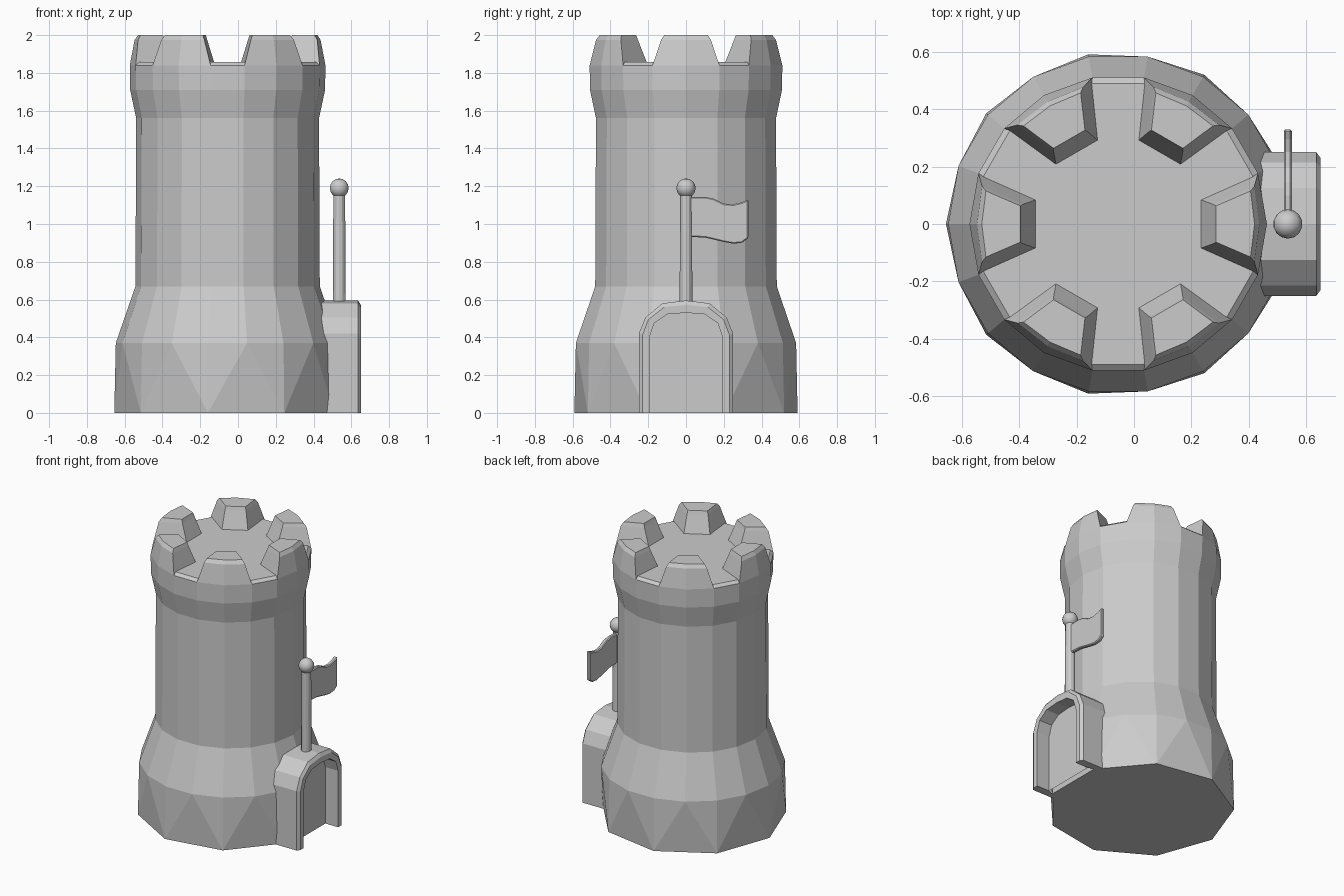
import bpy, bmesh
from math import cos, sin, radians

if "Cube" in bpy.data.objects:
    bpy.data.objects.remove(bpy.data.objects["Cube"])

CX = -0.055          # tower axis; the porch sticks out on +x

stone = bpy.data.materials.new("light_grey")
stone.diffuse_color = (0.6, 0.6, 0.6, 1)
stone.use_nodes = True
stone.node_tree.nodes["Principled BSDF"].inputs["Base Color"].default_value = stone.diffuse_color


def finish(name, bm):
    bmesh.ops.recalc_face_normals(bm, faces=bm.faces[:])
    me = bpy.data.meshes.new(name)
    bm.to_mesh(me)
    bm.free()
    me.materials.append(stone)
    ob = bpy.data.objects.new(name, me)
    bpy.context.collection.objects.link(ob)
    return ob


def polar(r, deg, z):
    return (CX + r * cos(radians(deg)), r * sin(radians(deg)), z)


def bridge(bm, a, b, closed=True):
    n = len(a)
    for i in range(n if closed else n - 1):
        j = (i + 1) % n
        bm.faces.new((a[i], a[j], b[j], b[i]))


# Tower: nine-sided foot opening into eighteen-sided rings
bm = bmesh.new()
profile = [(0.592, 0.37), (0.488, 0.67), (0.484, 1.56), (0.516, 1.71),
           (0.518, 1.84), (0.497, 1.858)]
rings = [[bm.verts.new(polar(r, 180 + 20 * i, z)) for i in range(18)]
         for r, z in profile]
for lower, upper in zip(rings, rings[1:]):
    bridge(bm, lower, upper)
bm.faces.new(rings[-1])
foot = [bm.verts.new(polar(0.6, 180 + 40 * i, 0)) for i in range(9)]
t = rings[0]
for i in range(9):
    k = 2 * i
    bm.faces.new((foot[i], t[k], t[k - 1]))
    bm.faces.new((foot[i], t[k + 1], t[k]))
    bm.faces.new((foot[i], foot[(i + 1) % 9], t[k + 1]))
bm.faces.new(foot[::-1])
finish("tower", bm)

# Battlement blocks: (z, outer radius, outer half angle, inner radius, inner half angle)
levels = [(1.84, 0.518, 20, 0.295, 17),
          (1.975, 0.492, 15.5, 0.34, 11.5),
          (2.0, 0.475, 14, 0.347, 10.5)]
for n in range(6):
    bm = bmesh.new()
    c = 60 * n
    rows = []
    for z, ro, ao, ri, ai in levels:
        pts = [(ro, -ao), (ro, 0), (ro, ao), (ri, ai), (ri, -ai)]
        rows.append([bm.verts.new(polar(r, c + a, z)) for r, a in pts])
    for lower, upper in zip(rows, rows[1:]):
        bridge(bm, lower, upper)
    bm.faces.new(rows[-1])
    bm.faces.new(rows[0][::-1])
    finish(f"battlement_{n + 1}", bm)

# Porch: arched surround with a chamfered front and a recessed door
def arch(half):
    return [(-y, z) for y, z in half] + [(y, z) for y, z in half[-2::-1]]


outer = arch([(0.25, 0), (0.25, 0.42), (0.215, 0.505), (0.125, 0.58), (0, 0.595)])
inner = arch([(0.193, 0), (0.193, 0.40), (0.168, 0.475), (0.10, 0.522), (0, 0.53)])
ridge = [(a[0] * 0.65 + b[0] * 0.35, a[1] * 0.65 + b[1] * 0.35)
         for a, b in zip(outer, inner)]
bm = bmesh.new()
strips = [[bm.verts.new((x, y, z)) for y, z in path] for x, path in
          ((0.40, outer), (0.635, outer), (0.65, ridge), (0.65, inner), (0.55, inner))]
for a, b in zip(strips, strips[1:]):
    bridge(bm, a, b, closed=False)
for end in (0, -1):
    bm.faces.new([s[end] for s in strips])
finish("door_surround", bm)

bm = bmesh.new()
bm.faces.new([bm.verts.new((0.55, y, z)) for y, z in inner])
finish("door", bm)

# Flagpole and ball
bm = bmesh.new()
bmesh.ops.create_cone(bm, cap_ends=True, segments=12, radius1=0.034, radius2=0.031, depth=0.62)
bmesh.ops.translate(bm, verts=bm.verts[:], vec=(0.536, 0, 0.87))
finish("flagpole", bm)

bm = bmesh.new()
bmesh.ops.create_uvsphere(bm, u_segments=14, v_segments=8, radius=0.051)
bmesh.ops.translate(bm, verts=bm.verts[:], vec=(0.536, 0, 1.19))
ball = finish("pole_ball", bm)
for p in ball.data.polygons:
    p.use_smooth = True

# Waving flag: (y, bottom z, top z)
wave = [(0.02, 0.932, 1.142), (0.10, 0.928, 1.144), (0.145, 0.918, 1.135),
        (0.20, 0.905, 1.108), (0.25, 0.896, 1.104), (0.295, 0.9, 1.115),
        (0.33, 0.925, 1.13)]
bm = bmesh.new()
outline = [(y, b) for y, b, _ in wave] + [(y, top) for y, _, top in wave[::-1]]
sides = [[bm.verts.new((x, y, z)) for y, z in outline] for x in (0.522, 0.55)]
bridge(bm, *sides)
bm.faces.new(sides[0])
bm.faces.new(sides[1][::-1])
flag = finish("flag", bm)
bevel = flag.modifiers.new("soft_edge", 'BEVEL')
bevel.width = 0.006
bevel.segments = 1
